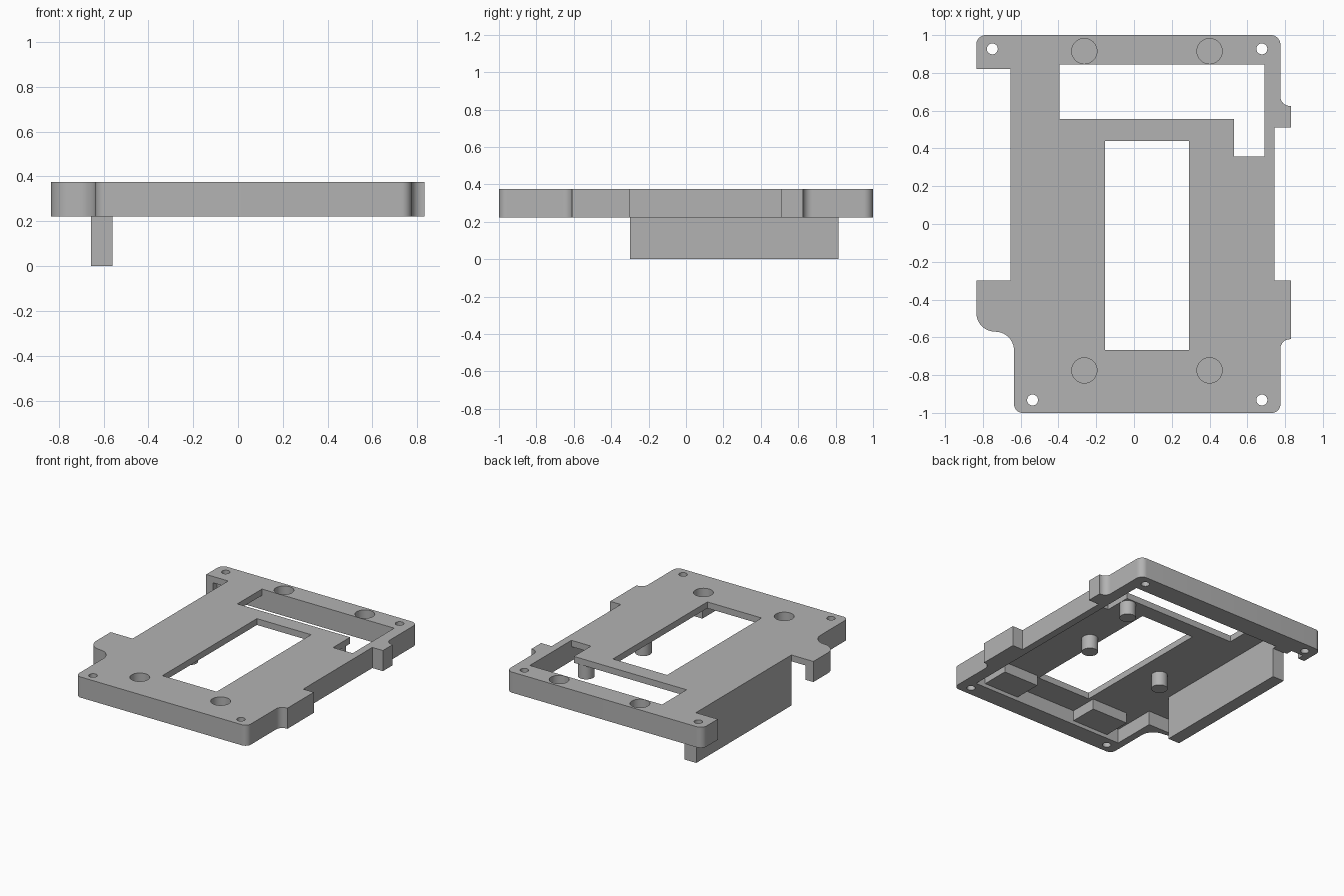
import bpy, bmesh, math
from mathutils import Vector

cube = bpy.data.objects.get("Cube")
if cube:
    bpy.data.objects.remove(cube, do_unlink=True)

TOP, RIM, SKIN = 0.375, 0.222, 0.328   # top face, rim bottom, underside of thin plate

grey = bpy.data.materials.new("plain grey")
grey.use_nodes = True
grey.diffuse_color = (0.45, 0.45, 0.45, 1)
grey.node_tree.nodes["Principled BSDF"].inputs["Base Color"].default_value = grey.diffuse_color


def rounded(corners, steps=10):
    """Turn (x, y, radius) corners into an outline with arcs at the corners."""
    pts = []
    for i, (x, y, r) in enumerate(corners):
        p = Vector((x, y))
        if r == 0:
            pts.append(p)
            continue
        a = (Vector(corners[i - 1][:2]) - p).normalized()
        b = (Vector(corners[(i + 1) % len(corners)][:2]) - p).normalized()
        centre = p + (a + b) * r
        for k in range(steps + 1):
            t = math.pi / 2 * k / steps
            pts.append(centre - b * r * math.cos(t) - a * r * math.sin(t))
    return pts


def prism(name, pts, z0, z1):
    bm = bmesh.new()
    face = bm.faces.new([bm.verts.new((p[0], p[1], z0)) for p in pts])
    up = bmesh.ops.extrude_face_region(bm, geom=[face])["geom"]
    bmesh.ops.translate(bm, vec=(0, 0, z1 - z0),
                        verts=[v for v in up if isinstance(v, bmesh.types.BMVert)])
    bmesh.ops.recalc_face_normals(bm, faces=bm.faces)
    mesh = bpy.data.meshes.new(name)
    bm.to_mesh(mesh)
    bm.free()
    mesh.materials.append(grey)
    obj = bpy.data.objects.new(name, mesh)
    bpy.context.collection.objects.link(obj)
    return obj


def box(name, x0, x1, y0, y1, z0, z1):
    return prism(name, [(x0, y0), (x1, y0), (x1, y1), (x0, y1)], z0, z1)


def cylinder(name, x, y, r, z0, z1, n=32):
    ring = [(x + r * math.cos(math.tau * i / n), y + r * math.sin(math.tau * i / n))
            for i in range(n)]
    return prism(name, ring, z0, z1)


def activate(obj):
    bpy.ops.object.select_all(action='DESELECT')
    obj.select_set(True)
    bpy.context.view_layer.objects.active = obj


def combine(target, tool, operation='DIFFERENCE'):
    tool.hide_render = True
    mod = target.modifiers.new("combine", 'BOOLEAN')
    mod.operation, mod.solver, mod.object = operation, 'EXACT', tool
    activate(target)
    bpy.ops.object.modifier_apply(modifier=mod.name)
    bpy.data.objects.remove(tool, do_unlink=True)


# Plate outline with ears, tabs and rounded corners
outline = [(-.835, 1, .05), (-.835, .82, 0), (-.655, .82, 0), (-.655, -.3, 0),
           (-.835, -.3, 0), (-.835, -.57, .1), (-.635, -.57, .1), (-.635, -1, .045),
           (.775, -1, .045), (.775, -.61, .05), (.832, -.61, 0), (.832, -.3, 0),
           (.745, -.3, 0), (.745, .51, 0), (.832, .51, 0), (.832, .625, 0),
           (.775, .625, .05), (.775, 1, .05)]
plate = prism("base_plate", rounded(outline), RIM, TOP)

# Hollow underside, leaving a rim and a thin top skin
pocket = [(-.56, .848), (.69, .848), (.69, -.86), (-.58, -.86), (-.58, -.53),
          (-.77, -.53), (-.77, -.28), (-.655, -.28), (-.655, -.3), (-.56, -.3)]
combine(plate, prism("pocket_cutter", pocket, .1, SKIN))
combine(plate, box("ear_cutter", -.78, -.68, .8, .87, .1, SKIN))

# Blocks below the front recesses
for x0, x1 in ((.32, .61), (-.48, -.18)):
    combine(plate, box("recess_block", x0, x1, -.88, -.65, .25, .345), 'UNION')

# Openings through the top
slot = [(-.395, .845), (.69, .845), (.69, .357), (.53, .357), (.53, .557), (-.395, .557)]
combine(plate, prism("slot_cutter", slot, .1, .5))
combine(plate, box("window_cutter", -.153, .292, -.667, .44, .1, .5))

# Round blind recesses and corner screw holes
for x in (-.263, .4):
    for y in (.915, -.775):
        combine(plate, cylinder("recess_cutter", x, y, .067, .285, .5))
for x, y in ((-.75, .927), (.677, .927), (-.537, -.932), (.677, -.932)):
    combine(plate, cylinder("screw_hole_cutter", x, y, .029, .1, .5, 24))

# Deep fin along the left side
fin = box("side_fin", -.655, -.56, -.3, .815, 0, RIM)

# Posts hanging from the skin
posts = [cylinder("post", x, y, .056, RIM, SKIN + .01)
         for x, y in ((.472, .495), (.37, -.03), (-.32, -.11))]

for obj in [plate, fin] + posts:
    activate(obj)
    bpy.ops.object.shade_smooth_by_angle(angle=math.radians(30))
